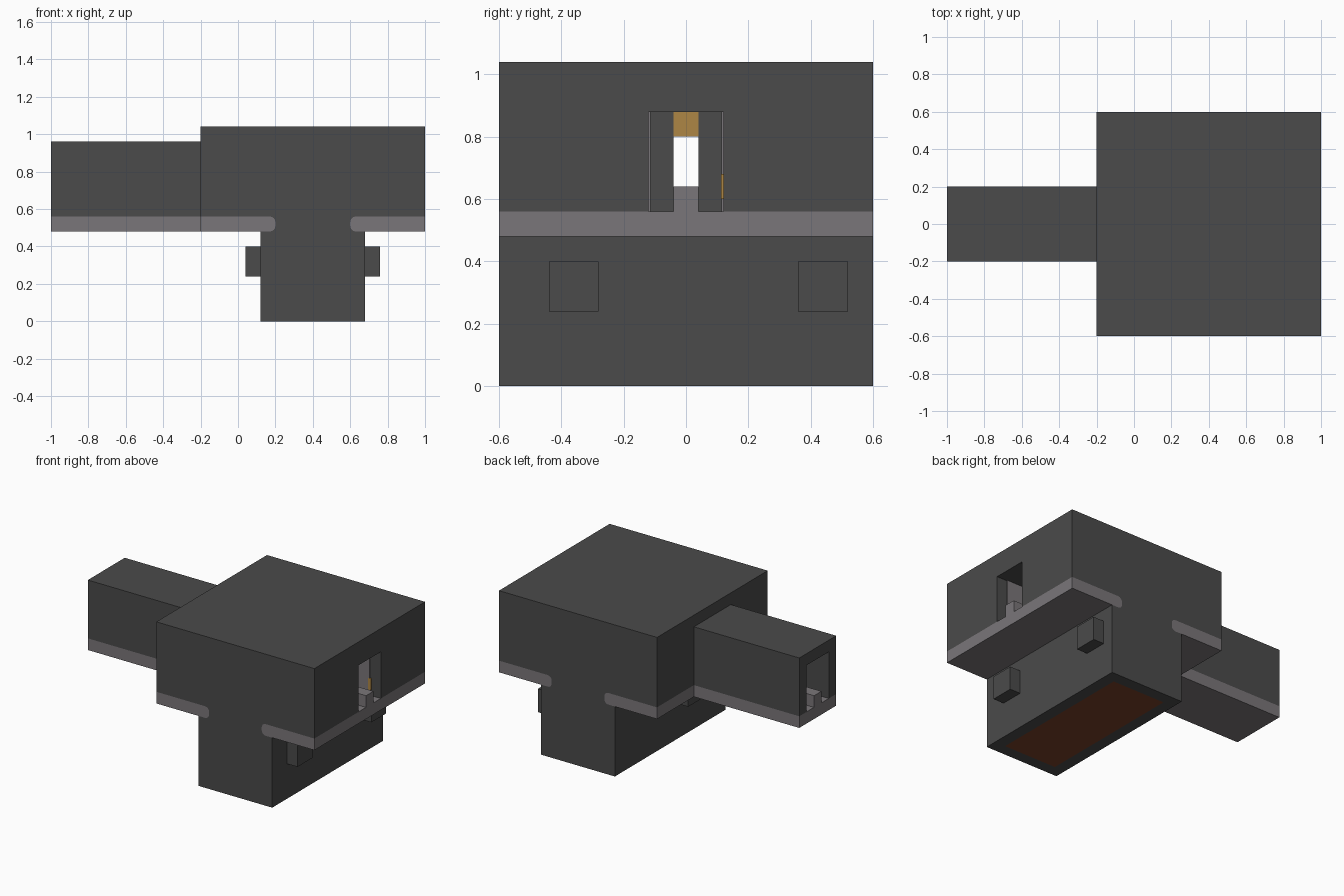
import bpy
import bmesh
import math

cube = bpy.data.objects.get("Cube")
if cube:
    bpy.data.objects.remove(cube, do_unlink=True)


def material(name, rgb):
    m = bpy.data.materials.new(name)
    m.use_nodes = True
    m.diffuse_color = (*rgb, 1)
    m.node_tree.nodes["Principled BSDF"].inputs["Base Color"].default_value = (*rgb, 1)
    return m


DARK = material("dark_grey", (0.069, 0.069, 0.069))
LIGHT = material("light_grey", (0.195, 0.182, 0.192))
BRASS = material("brass", (0.42, 0.24, 0.058))
COPPER = material("copper_brown", (0.19, 0.05, 0.02))


def prism(name, points, axis, low, high, mat):
    """Extrude an outline: (x, z) along y, or (y, z) along x."""
    bm = bmesh.new()
    place = (lambda a, b: (a, low, b)) if axis == "y" else (lambda a, b: (low, a, b))
    face = bm.faces.new([bm.verts.new(place(a, b)) for a, b in points])
    moved = bmesh.ops.extrude_face_region(bm, geom=[face])["geom"]
    verts = [v for v in moved if isinstance(v, bmesh.types.BMVert)]
    step = (0, high - low, 0) if axis == "y" else (high - low, 0, 0)
    bmesh.ops.translate(bm, verts=verts, vec=step)
    bmesh.ops.recalc_face_normals(bm, faces=bm.faces)
    mesh = bpy.data.meshes.new(name)
    bm.to_mesh(mesh)
    bm.free()
    mesh.materials.append(mat)
    ob = bpy.data.objects.new(name, mesh)
    bpy.context.collection.objects.link(ob)
    return ob


def box(name, x, y, z, mat):
    outline = [(x[0], z[0]), (x[1], z[0]), (x[1], z[1]), (x[0], z[1])]
    return prism(name, outline, "y", y[0], y[1], mat)


def cut(target, cutter):
    mod = target.modifiers.new("cut", "BOOLEAN")
    mod.operation = "DIFFERENCE"
    mod.solver = "EXACT"
    mod.object = cutter
    bpy.context.view_layer.update()
    graph = bpy.context.evaluated_depsgraph_get()
    mesh = bpy.data.meshes.new_from_object(target.evaluated_get(graph))
    target.modifiers.clear()
    target.data = mesh
    bpy.data.objects.remove(cutter, do_unlink=True)


def rounded_end(x, side, r=0.03):
    """Rounded plate end from top to bottom; side is the way the plate runs."""
    out = []
    for cz, start in ((0.56 - r, 90), (0.48 + r, 0)):
        for i in range(5):
            a = math.radians(start - i * 22.5)
            out.append((x + side * (r - r * math.cos(a)), cz + r * math.sin(a)))
    return out


right_end = rounded_end(0.6, 1)
left_end = rounded_end(0.2, -1)

# Main body and column share one outline with notches for the plates
body = prism("body", [(-0.2, 1.04), (1, 1.04), (1, 0.56)] + right_end
             + [(0.68, 0.48), (0.68, 0), (0.12, 0), (0.12, 0.48)]
             + left_end[::-1] + [(-0.2, 0.56)], "y", -0.6, 0.6, DARK)
cut(body, box("tunnel_cutter", (-0.4, 1.2), (-0.12, 0.12), (0.555, 0.88), DARK))
cut(body, box("pocket_cutter", (0.2, 0.6), (-0.52, 0.52), (-0.1, 0.08), DARK))
box("column_base_panel", (0.2, 0.6), (-0.52, 0.52), (0, 0.08), COPPER)

# Light plates under the body, with rounded inner ends
prism("plate_left", [(1, 0.56)] + right_end + [(1, 0.48)], "y", -0.6, 0.6, LIGHT)
prism("plate_right", [(-0.2, 0.56)] + left_end + [(-0.2, 0.48)], "y", -0.6, 0.6, LIGHT)

# Side arm: open channel over a light floor
prism("arm", [(-0.2, 0.56), (-0.2, 0.96), (0.2, 0.96), (0.2, 0.56),
              (0.12, 0.56), (0.12, 0.88), (-0.12, 0.88), (-0.12, 0.56)],
      "x", -1, -0.2, DARK)
box("arm_floor", (-1, -0.2), (-0.2, 0.2), (0.48, 0.56), LIGHT)

# Tunnel interior: rail, liners, inner blocks and a brass bar
box("rail", (-1, 1), (-0.04, 0.04), (0.556, 0.64), LIGHT)
for name, s in (("back", 1), ("front", -1)):
    box("liner_" + name, (0.6, 0.92), sorted((s * 0.114, s * 0.12)), (0.56, 0.88), LIGHT)
    box("inner_block_" + name, (0.2, 0.6), sorted((s * 0.04, s * 0.12)), (0.556, 0.88), DARK)
box("brass_bar", (0.2, 0.6), (-0.04, 0.04), (0.8, 0.88), BRASS)
box("brass_contact", (0.91, 0.93), (0.112, 0.12), (0.6, 0.68), BRASS)

# Catches on the column sides
for name, x, y in (("left_front", 0.68, -0.44), ("left_back", 0.68, 0.36),
                   ("right", 0.04, -0.24)):
    box("catch_" + name, (x, x + 0.08), (y, y + 0.16), (0.24, 0.4), DARK)
